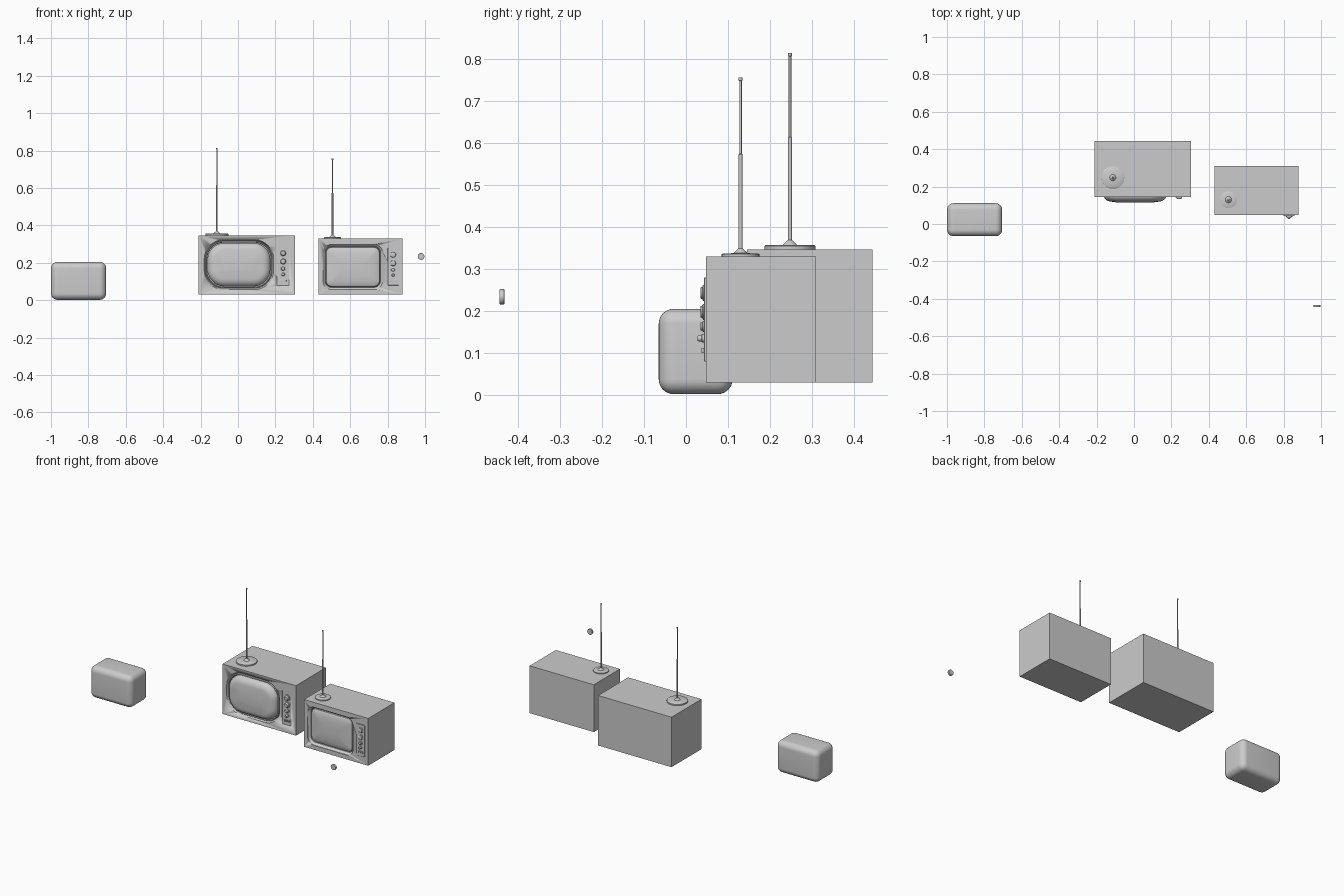
import bpy, bmesh, math

if "Cube" in bpy.data.objects:
    bpy.data.objects.remove(bpy.data.objects["Cube"])


def finish(name, bm, angle=35):
    bmesh.ops.recalc_face_normals(bm, faces=bm.faces)
    me = bpy.data.meshes.new(name)
    bm.to_mesh(me)
    bm.free()
    ob = bpy.data.objects.new(name, me)
    bpy.context.collection.objects.link(ob)
    bpy.ops.object.select_all(action='DESELECT')
    ob.select_set(True)
    bpy.context.view_layer.objects.active = ob
    bpy.ops.object.shade_smooth_by_angle(angle=math.radians(angle))
    return ob


def box(name, x0, x1, y0, y1, z0, z1, bevel=0, segs=2):
    bm = bmesh.new()
    bmesh.ops.create_cube(bm, size=1)
    for v in bm.verts:
        v.co = ((x0 + x1) / 2 + v.co.x * (x1 - x0), (y0 + y1) / 2 + v.co.y * (y1 - y0),
                (z0 + z1) / 2 + v.co.z * (z1 - z0))
    if bevel:
        bmesh.ops.bevel(bm, geom=bm.edges[:], offset=bevel, segments=segs, profile=0.5, affect='EDGES')
    return finish(name, bm)


def rounded_loop(cx, cz, hw, hh, r, n=10):
    pts = []
    for k, (sx, sz) in enumerate(((1, 1), (-1, 1), (-1, -1), (1, -1))):
        for i in range(n + 1):
            a = math.pi / 2 * (k + i / n)
            pts.append((cx + sx * (hw - r) + r * math.cos(a), cz + sz * (hh - r) + r * math.sin(a)))
    return pts


def loft(name, cx, cz, hw, hh, r, steps):
    """Stack of rounded rectangles facing -y; steps are (inset, y)."""
    bm = bmesh.new()
    rings = []
    for inset, y in steps:
        rings.append([bm.verts.new((x, y, z)) for x, z in
                      rounded_loop(cx, cz, hw - inset, hh - inset, max(r - inset, 0.01))])
    for a, b in zip(rings, rings[1:]):
        for i in range(len(a)):
            j = (i + 1) % len(a)
            bm.faces.new((a[i], a[j], b[j], b[i]))
    bm.faces.new(rings[0])
    bm.faces.new(rings[-1])
    return finish(name, bm)


def lathe(name, loc, profile, axis='z', n=32):
    """Revolved (radius, height) profile, along +z or towards -y."""
    bm = bmesh.new()
    rings = []
    for r, h in profile:
        ring = []
        for i in range(n):
            a = 2 * math.pi * i / n
            u, v = r * math.cos(a), r * math.sin(a)
            off = (u, v, h) if axis == 'z' else (u, -h, v)
            ring.append(bm.verts.new([p + q for p, q in zip(loc, off)]))
        rings.append(ring)
    for a, b in zip(rings, rings[1:]):
        for i in range(n):
            j = (i + 1) % n
            bm.faces.new((a[i], a[j], b[j], b[i]))
    bm.faces.new(rings[0])
    bm.faces.new(rings[-1])
    return finish(name, bm)


def carve(ob, cutter):
    mod = ob.modifiers.new("recess", 'BOOLEAN')
    mod.operation = 'DIFFERENCE'
    mod.solver = 'EXACT'
    mod.object = cutter
    bpy.context.view_layer.objects.active = ob
    bpy.ops.object.modifier_apply(modifier=mod.name)
    bpy.data.objects.remove(cutter)


def knob(name, x, y, z, r, depth):
    lathe(name, (x, y, z), [(r, -0.004), (r, depth * .3), (r * .78, depth * .4),
                            (r * .72, depth * .85), (r * .6, depth)], 'y', 24)


def antenna(name, x, y, z, r, base_h, top):
    lathe(name + "_base", (x, y, z), [(r, 0), (r, base_h * .8), (r - .003, base_h), (.017, base_h + .001),
                                      (.012, base_h + .006), (.005, base_h + .012)])
    mid = z + (top - z) * .57
    lathe(name + "_rod", (x, y, 0), [(.0045, z), (.0045, mid), (.003, mid + .002), (.003, top - .008),
                                     (.0045, top - .007), (.0045, top)], n=12)


# Large television: cabinet with screen well and control recess
big = box("large_cabinet", -.21, .305, .145, .445, .03, .347)
carve(big, loft("cutter", .005, .19, .186, .134, .105,
                [(0, .12), (0, .147), (.012, .165), (.012, .20)]))
carve(big, box("cutter", .208, .272, .12, .151, .078, .29))
loft("large_screen_rim", .005, .19, .178, .126, .097,
     [(0, .20), (0, .152), (.004, .148), (.008, .152), (.008, .20)])
bulge = [(0, .20), (0, .155)] + [(.045 * (1 - math.cos(a)), .155 - .036 * math.sin(a))
                                 for a in [math.pi / 16 * k for k in range(1, 9)]]
loft("large_screen", .005, .19, .168, .116, .09, bulge + [(.08, .114)])
for i, (z, r) in enumerate(((.252, .019), (.208, .019), (.170, .014), (.138, .012))):
    knob(f"large_knob_{i}", .241, .151, z, r, .017)
for i in range(3):
    box(f"large_button_{i}", .222 + i * .014, .230 + i * .014, .143, .153, .10, .11, .001)
antenna("large_antenna", -.113, .248, .347, .061, .010, .815)

# Small television: flatter tube set inside a raised-edge frame
small = box("small_cabinet", .43, .88, .048, .31, .03, .33)
carve(small, loft("cutter", .614, .178, .159, .121, .045,
                  [(0, .02), (0, .052), (.012, .065), (.012, .09)]))
loft("small_screen", .614, .178, .146, .108, .035,
     [(0, .095), (0, .072), (.004, .064), (.012, .060), (.03, .056), (.06, .053), (.09, .052)])
panel = box("small_control_panel", .80, .858, .043, .06, .08, .28, .001, 1)
for i, (z, r) in enumerate(((.243, .019), (.198, .019), (.163, .013), (.135, .010))):
    knob(f"small_knob_{i}", .829, .043, z, r, .009 if i < 3 else .015)
for i in range(3):
    box(f"small_button_{i}", .812 + i * .014, .820 + i * .014, .037, .045, .10, .112, .001)
antenna("small_antenna", .505, .13, .33, .045, .007, .757)

# Loose picture tube block with soft edges
box("picture_tube", -1, -.705, -.065, .111, .002, .205, .035, 8)

# Loose dial
lathe("loose_dial", (.979, -.433, .234), [(.017, 0), (.018, .001), (.018, .010), (.017, .012)], 'y', 24)
